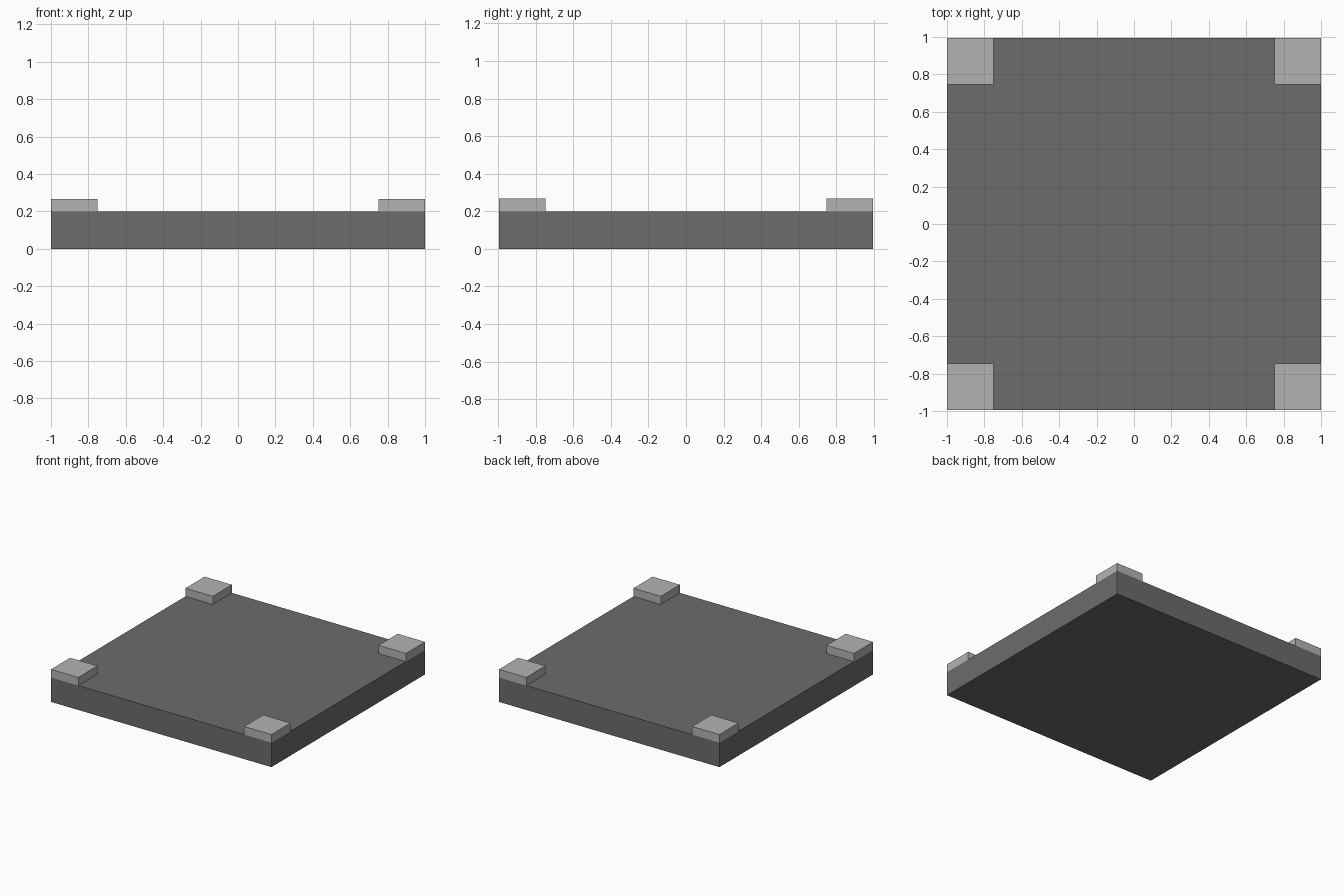
import bpy

if "Cube" in bpy.data.objects:
    bpy.data.objects.remove(bpy.data.objects["Cube"])

HALF_X, HALF_Y = 1.0, 0.995
SLAB_H, PAD_H, PAD = 0.2, 0.067, 0.248


def box(name, centre, size):
    bpy.ops.mesh.primitive_cube_add(size=1, location=centre)
    ob = bpy.context.object
    ob.name = name
    ob.scale = size
    bpy.ops.object.transform_apply(location=False, rotation=False, scale=True)
    return ob


# Dark base slab
slab = box("base_slab", (0, 0, SLAB_H / 2), (2 * HALF_X, 2 * HALF_Y, SLAB_H))
dark = bpy.data.materials.new("dark_grey")
dark.diffuse_color = (0.15, 0.15, 0.15, 1)
dark.use_nodes = True
dark.node_tree.nodes["Principled BSDF"].inputs["Base Color"].default_value = dark.diffuse_color
slab.data.materials.append(dark)

# Light pads flush with the four top corners
light = bpy.data.materials.new("light_grey")
light.diffuse_color = (0.45, 0.45, 0.45, 1)
light.use_nodes = True
light.node_tree.nodes["Principled BSDF"].inputs["Base Color"].default_value = light.diffuse_color
for sx, side in ((-1, "left"), (1, "right")):
    for sy, end in ((-1, "front"), (1, "back")):
        pad = box(f"corner_pad_{end}_{side}",
                  (sx * (HALF_X - PAD / 2), sy * (HALF_Y - PAD / 2), SLAB_H + PAD_H / 2),
                  (PAD, PAD, PAD_H))
        pad.data.materials.append(light)
